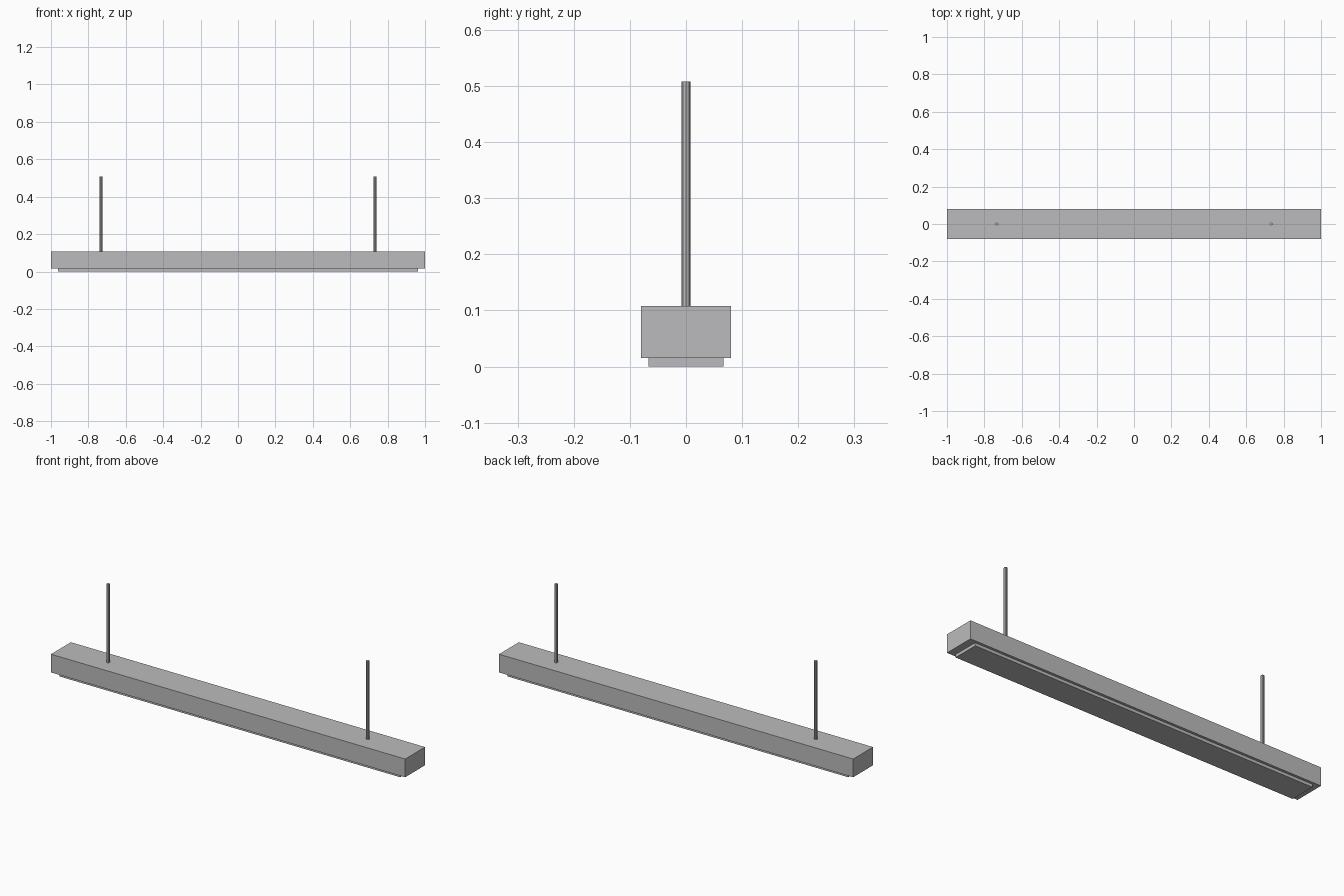
import bpy
import math

old = bpy.data.objects.get("Cube")
if old:
    bpy.data.objects.remove(old, do_unlink=True)

# Single painted-metal grey
grey = bpy.data.materials.new("light_grey")
grey.use_nodes = True
colour = (0.50, 0.50, 0.51, 1.0)
grey.diffuse_color = colour
grey.node_tree.nodes["Principled BSDF"].inputs["Base Color"].default_value = colour


def box(name, size, z_min):
    bpy.ops.mesh.primitive_cube_add(size=1, location=(0, 0, z_min + size[2] / 2))
    ob = bpy.context.object
    ob.name = name
    ob.scale = size
    bpy.ops.object.transform_apply(location=False, rotation=False, scale=True)
    ob.data.materials.append(grey)


def rod(name, x, z_min, z_max):
    bpy.ops.mesh.primitive_cylinder_add(
        vertices=8, radius=0.008, depth=z_max - z_min,
        location=(x, 0, (z_min + z_max) / 2))
    ob = bpy.context.object
    ob.name = name
    ob.data.materials.append(grey)


# Long lamp housing and the shallow diffuser below it
box("housing", (2.0, 0.16, 0.093), 0.015)
box("diffuser", (1.924, 0.134, 0.015), 0.0)

# Two suspension rods
for side, x in (("left", 0.733), ("right", -0.733)):
    rod(side + "_suspension_rod", x, 0.108, 0.508)
